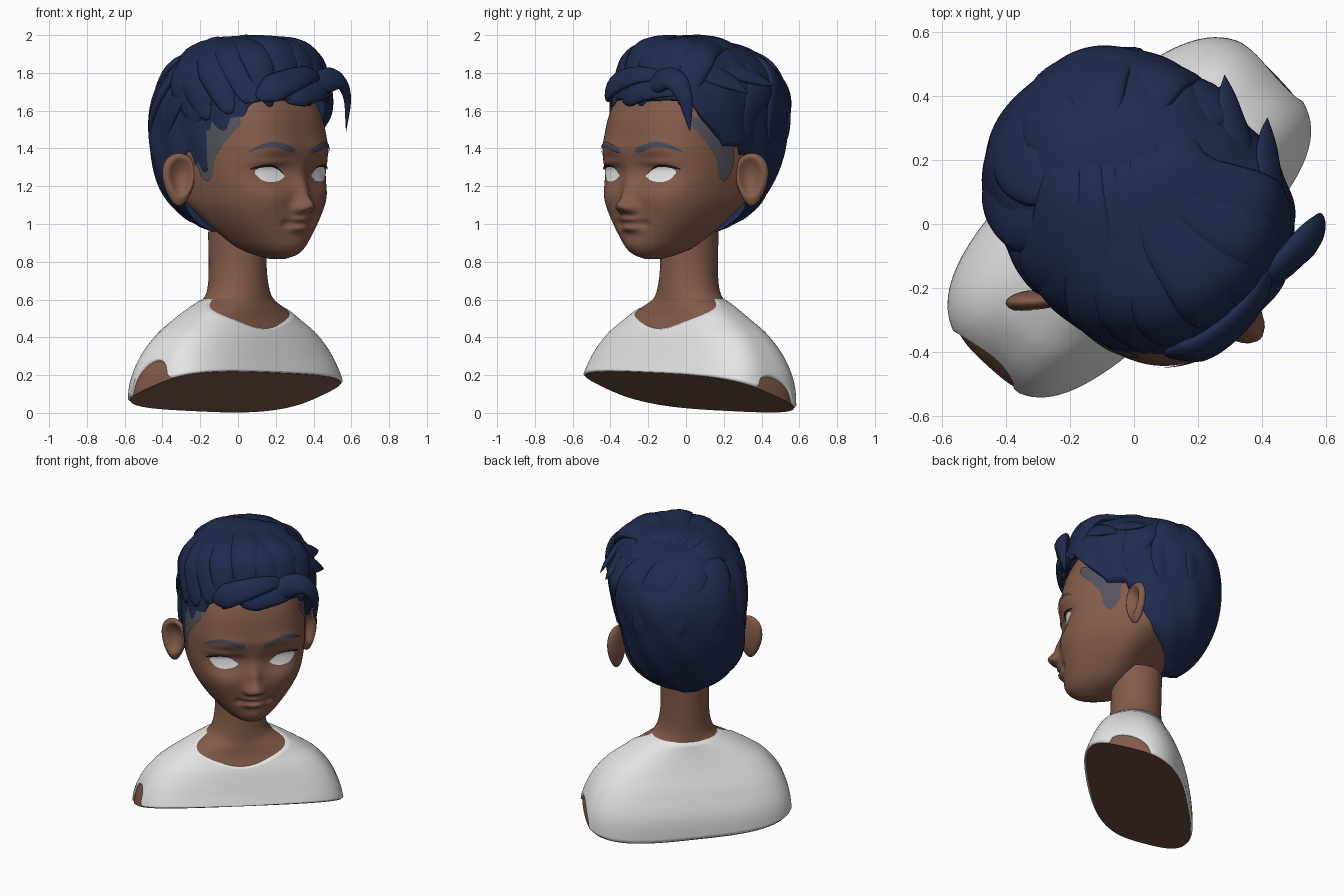
import bpy, bmesh, math, random
from mathutils import Vector

if "Cube" in bpy.data.objects:
    bpy.data.objects.remove(bpy.data.objects["Cube"])
random.seed(4)

def material(name, rgb):
    m = bpy.data.materials.new(name)
    m.diffuse_color = (*rgb, 1)
    m.use_nodes = True
    m.node_tree.nodes["Principled BSDF"].inputs["Base Color"].default_value = m.diffuse_color
    return m

SKIN = material("brown_skin", (0.225, 0.105, 0.067))
HAIR = material("navy_hair", (0.0135, 0.025, 0.076))
SHIRT = material("white_shirt", (0.78, 0.78, 0.78))
GREY = material("grey_stubble", (0.085, 0.085, 0.105))
BROW = material("slate_brow", (0.065, 0.068, 0.09))
EYE = material("eye_white", (0.9, 0.9, 0.9))
LASH = material("dark_lash", (0.015, 0.014, 0.02))

# Points are (u, f, z): u toward the figure's left, f forward; it faces 45 degrees between +x and -y
def world(p):
    return (0.7071 * (p[0] + p[1]), 0.7071 * (p[0] - p[1]), p[2])

def interp(rows, x):
    """Smooth interpolation of table rows keyed by their first column."""
    x = min(max(x, rows[0][0]), rows[-1][0])
    i = 0
    while i < len(rows) - 2 and x > rows[i + 1][0]:
        i += 1
    a, b = rows[i], rows[i + 1]
    p, q = rows[max(i - 1, 0)], rows[min(i + 2, len(rows) - 1)]
    h = b[0] - a[0]
    t = (x - a[0]) / h
    out = []
    for k in range(1, len(a)):
        m0 = (b[k] - p[k]) / (b[0] - p[0]) * h
        m1 = (q[k] - a[k]) / (q[0] - a[0]) * h
        out.append((2*t**3 - 3*t*t + 1) * a[k] + (t**3 - 2*t*t + t) * m0
                   + (3*t*t - 2*t**3) * b[k] + (t**3 - t*t) * m1)
    return out

def section(rows, deg, z, grow=0.0):
    """Point on a superellipse stack; deg is measured from the front toward the left."""
    uc, fc, w, ff, fb, n = interp(rows, z)
    su, cf = math.sin(math.radians(deg)), math.cos(math.radians(deg))
    a = max((ff - fc) if cf > 0 else (fc - fb), 0.004)
    r = (abs(su / max(w, 0.004)) ** n + abs(cf / a) ** n) ** (-1 / n) + grow
    return (uc + r * su, fc + r * cf, z)

def make(name, verts, faces, mat, fix=False):
    me = bpy.data.meshes.new(name)
    me.from_pydata([world(v) for v in verts], [], faces)
    if fix:
        bm = bmesh.new()
        bm.from_mesh(me)
        bmesh.ops.recalc_face_normals(bm, faces=bm.faces)
        bm.to_mesh(me)
        bm.free()
    me.materials.append(mat)
    me.shade_smooth()
    ob = bpy.data.objects.new(name, me)
    bpy.context.collection.objects.link(ob)
    return ob

def loft(name, mat, nphi, nrow, fn, cap_low=False, cap_high=False):
    verts = [fn(-180 + 360 * i / nphi, j / nrow) for j in range(nrow + 1) for i in range(nphi)]
    faces = [(j*nphi + i, j*nphi + (i+1) % nphi, (j+1)*nphi + (i+1) % nphi, (j+1)*nphi + i)
             for j in range(nrow) for i in range(nphi)]
    if cap_low:
        faces.append(tuple(reversed(range(nphi))))
    if cap_high:
        faces.append(tuple(range(nrow * nphi, (nrow + 1) * nphi)))
    ob = make(name, verts, faces, mat)
    if cap_low:
        ob.data.polygons[nphi * nrow].use_smooth = False
    return ob

# Torso and neck, cut off by a sloping plane
BODY = [(-.05, 0, 0, .648, .295, -.335, 3.2), (.15, 0, 0, .635, .295, -.33, 3.2), (.3, 0, 0, .582, .25, -.285, 3.1),
        (.42, 0, 0, .49, .21, -.235, 2.8), (.5, 0, 0, .38, .175, -.205, 2.5), (.56, .005, 0, .28, .16, -.185, 2.3),
        (.6, .01, 0, .205, .152, -.175, 2.1), (.66, .01, 0, .168, .148, -.17, 2),
        (.78, .01, -.01, .15, .143, -.17, 2), (.96, .01, -.01, .152, .145, -.175, 2)]

def base_point(deg):
    z = 0.12
    for _ in range(6):
        u, f, _z = section(BODY, deg, z)
        z = 0.12 + 0.33 * f - 0.035 * u
    return u, f, z

def body_fn(deg, s):
    lo = base_point(deg)[2]
    return section(BODY, deg, lo + (0.96 - lo) * s)

loft("torso_and_neck", SKIN, 160, 50, body_fn, cap_low=True)

# Shirt with a round neckline and arched sleeve openings
def shirt_fn(deg, s):
    u, f, lo = base_point(deg)
    if abs(u) > 0.5:
        lo += (0.09 if u > 0 else 0.135) * math.sqrt(max(0, 1 - ((f + 0.03) / 0.13) ** 2))
    hi = 0.605 - 0.157 * max(0, math.cos(math.radians(deg))) ** 0.8
    edge = s < 0.01 or s > 0.99
    return section(BODY, deg, lo + (hi - lo) * s, -0.004 if edge else 0.014)

loft("shirt", SHIRT, 200, 40, shirt_fn)

# Head with sculpted features
U0 = 0.025
HEAD = [(.815, U0, .27, .03, .32, .22, 2), (.835, U0, .25, .09, .375, .14, 2.1), (.87, U0, .2, .15, .405, .06, 2.3),
        (.92, U0, .15, .205, .425, 0, 2.4), (1.0, U0, .1, .275, .44, -.08, 2.5), (1.1, U0, .06, .335, .45, -.2, 2.6),
        (1.2, U0, .03, .36, .46, -.32, 2.8), (1.3, U0, .03, .37, .457, -.4, 2.8), (1.45, U0, .02, .37, .45, -.46, 2.7),
        (1.6, U0, 0, .355, .42, -.46, 2.5), (1.75, U0, 0, .3, .34, -.41, 2.3), (1.87, U0, 0, .19, .21, -.28, 2.2),
        (1.92, U0, 0, .03, .04, -.04, 2)]
# Bumps: u, z, spread u, spread z, height
BUMPS = [(0, 1.095, .034, .03, .072), (0, 1.17, .027, .05, .03), (.043, 1.08, .018, .018, .03),
         (.17, 1.265, .08, .052, -.075), (.175, 1.262, .055, .034, .032), (.18, 1.325, .06, .014, .016),
         (.16, 1.4, .09, .03, .012), (.2, 1.12, .07, .06, .012), (0, 1.025, .05, .012, .028),
         (0, .978, .042, .014, .032), (.09, 1.003, .02, .018, -.014), (0, .88, .06, .035, .014)]

def head_point(deg, z, grow=0.0):
    u, f, z = section(HEAD, deg, z, grow)
    c = math.cos(math.radians(deg))
    if c > 0:
        for bu, bz, su, sz, h in BUMPS:
            for s in ((1, -1) if bu else (1,)):
                f += min(1, c * 2) * h * math.exp(-((u - U0 - s*bu) / su) ** 2 / 2 - ((z - bz) / sz) ** 2 / 2)
    return (u, f, z)

def head_fn(deg, s):
    s = 0.6 * s + 0.4 * (0.5 - 0.5 * math.cos(math.pi * s))
    return head_point(deg, .815 + 1.105 * s)

loft("head", SKIN, 200, 120, head_fn, True, True)

# Thin plates that hug the face: rows of (angle, low z, high z)
def plate(name, mat, rows, grow):
    n, m = 36, 8
    for side, sign in (("left", 1), ("right", -1)):
        verts = []
        for i in range(n + 1):
            d = rows[0][0] + (rows[-1][0] - rows[0][0]) * i / n
            lo, hi = interp(rows, d)
            verts += [head_point(sign * d, lo + (hi - lo) * j / m, grow) for j in range(m + 1)]
        faces = [(i*(m+1) + j, (i+1)*(m+1) + j, (i+1)*(m+1) + j + 1, i*(m+1) + j + 1)[::sign]
                 for i in range(n) for j in range(m)]
        make(f"{side}_{name}", verts, faces, mat)

plate("eye", EYE, [(13, 1.25, 1.256), (17, 1.231, 1.284), (24, 1.222, 1.303), (31, 1.233, 1.301), (36, 1.268, 1.282)], .005)
plate("eyelash", LASH, [(14, 1.266, 1.27), (19, 1.293, 1.301), (25, 1.303, 1.315), (32, 1.297, 1.312), (40, 1.288, 1.295)], .008)
plate("eyebrow", BROW, [(8, 1.373, 1.402), (15, 1.385, 1.42), (25, 1.405, 1.436), (35, 1.398, 1.418), (43, 1.377, 1.383)], .005)
plate("sideburn", GREY, [(46, 1.53, 1.57), (55, 1.465, 1.56), (64, 1.395, 1.56), (69, 1.34, 1.55),
                         (72, 1.25, 1.5), (80, 1.235, 1.5), (87, 1.3, 1.5)], .007)

# Ears: dished ovals flaring out and back
for side, s in (("left", 1), ("right", -1)):
    bm = bmesh.new()
    bmesh.ops.create_uvsphere(bm, u_segments=32, v_segments=24, radius=1)
    verts = []
    for v in bm.verts:
        x, y, z = v.co
        n = 0.036 * x
        if x > 0:
            n -= 0.06 * max(0, 1 - (math.hypot(y + 0.1, z - 0.1) / 0.75) ** 2)
        l = 0.085 * y * (1 + 0.28 * z)
        verts.append((U0 + s * (0.418 + 0.74 * l + 0.67 * n), -0.05 - 0.67 * l + 0.74 * n, 1.235 + 0.14 * z))
    make(f"{side}_ear", verts, [[v.index for v in f.verts] for f in bm.faces], SKIN, True)
    bm.free()

# Hair shell with a shaped hairline
HSEC = [(.94, .02, -.1, .08, .0, -.2, 2.1), (1.0, .02, -.08, .19, .12, -.275, 2.2), (1.1, .025, -.04, .31, .3, -.385, 2.3),
        (1.2, .025, 0, .365, .38, -.455, 2.4), (1.35, .035, 0, .39, .42, -.515, 2.5), (1.5, .05, 0, .405, .44, -.54, 2.5),
        (1.65, .07, 0, .405, .435, -.535, 2.5), (1.75, .075, 0, .385, .425, -.5, 2.4), (1.85, .075, 0, .325, .37, -.415, 2.3),
        (1.92, .07, 0, .255, .3, -.33, 2.2), (1.955, .07, 0, .175, .22, -.235, 2.1), (1.98, .07, 0, .03, .04, -.04, 2)]
TOP = 1.98
LINE = [(0, 1.65), (40, 1.64), (50, 1.56), (60, 1.49), (70, 1.41), (74, 1.28), (84, 1.27), (90, 1.36),
        (98, 1.34), (106, 1.18), (120, 1.07), (140, 1.0), (160, .96), (180, .945)]

def hair_fn(deg, s):
    lo = interp(LINE, abs(deg) + (3 if -85 < deg < -45 else 0))[0]
    if 50 < deg < 90:
        lo = max(lo, 1.41)
    z = lo + (TOP - lo) * math.sin(s * math.pi / 2)
    ridge = 0.005 * math.sin(math.radians(deg) * 13 + z * 14) * math.cos(s * math.pi / 2)
    return section(HSEC, deg, z, -0.04 if s == 0 else ridge)

loft("hair_cap", HAIR, 180, 60, hair_fn, cap_high=True)

# Swept hair locks lying on the shell
CENTRE = Vector((.05, 0, 1.5))

def aim(az, el):
    a, e = math.radians(az), math.radians(el)
    return Vector((math.sin(a) * math.cos(e), math.cos(a) * math.cos(e), math.sin(e)))

def on_hair(d, off):
    d = d.normalized()
    lo, hi = 0.0, 1.0
    for _ in range(24):
        t = (lo + hi) / 2
        p = CENTRE + d * t
        uc, fc, w, ff, fb, n = interp(HSEC, p.z)
        b = (ff - fc) if p.y > fc else (fc - fb)
        inside = .94 < p.z < TOP and abs((p.x - uc) / w) ** n + abs((p.y - fc) / b) ** n < 1
        lo, hi = (t, hi) if inside else (lo, t)
    return CENTRE + d * (lo + off)

lock_v, lock_f = [], []
def lock(points, radius, flat=0.4):
    rows = [(i / (len(points) - 1), *p) for i, p in enumerate(points)]
    n, k, start = 36, 14, len(lock_v)
    for i in range(n + 1):
        s = i / n
        p = Vector(interp(rows, s))
        t = Vector(interp(rows, min(1, s + .02))) - Vector(interp(rows, max(0, s - .02)))
        out = (p - CENTRE).normalized()
        side = t.cross(out).normalized()
        out = side.cross(t).normalized()
        r = radius * (1.01 - s ** 2.4) * min(1, math.sqrt(s * 4.5 + .02))
        for j in range(k):
            a = 2 * math.pi * j / k
            lock_v.append(p + side * r * math.cos(a) + out * r * flat * math.sin(a))
    for i in range(n):
        for j in range(k):
            a, b = start + i * k, start + (i + 1) * k
            lock_f.append((a + j, a + (j + 1) % k, b + (j + 1) % k, b + j))
    lock_f.append(tuple(range(start, start + k)))
    lock_f.append(tuple(range(start + n * k, start + n * k + k)))

UP, BOW = Vector((0, 0, 1)), Vector((-.7, -.7, 0))
for i in range(9):          # locks combed from the hairline over the crown to the back left
    az = -88 + 15.5 * i + random.uniform(-2, 2)
    a = aim(az, (17 if az > -50 else 9) + random.uniform(-2, 3))
    b = aim(150 - (az + 45) * .4, 30)
    pts = []
    for t, off in ((0, .0), (.18, .014), (.4, -.008), (.7, -.012), (1, -.02)):
        h = math.sin(math.pi * t)
        pts.append(on_hair(a * (1 - t) + b * t + UP * .8 * h + BOW * .22 * h, off))
    lock(pts, .098 + random.uniform(-.012, .012), .36)
for i in range(8):          # back swirl falling to the nape
    az = 95 + 170 * i / 7
    lock([on_hair(aim(200, 62), -.03), on_hair(aim(az + 12, 36), -.018), on_hair(aim(az, 4), -.018),
          on_hair(aim(180 + (az - 180) * .7, -30), -.03)], .11, .3)
# Fringe swoops and loose tips on the left side
lock([(-.22, .36, 1.67), (-.1, .43, 1.74), (.1, .435, 1.79), (.32, .34, 1.77)], .08, .4)
lock([(-.06, .41, 1.66), (.08, .435, 1.7), (.22, .425, 1.71), (.37, .3, 1.69)], .075, .4)
lock([(.08, .42, 1.7), (.3, .42, 1.77), (.4, .415, 1.68), (.42, .39, 1.49)], .07, .5)
lock([(.15, .38, 1.82), (.34, .25, 1.81), (.46, .13, 1.75), (.53, .06, 1.69)], .075)
lock([(.2, .28, 1.89), (.38, .08, 1.82), (.47, -.05, 1.77), (.53, -.13, 1.73)], .07)
make("hair_locks", lock_v, lock_f, HAIR, True)
